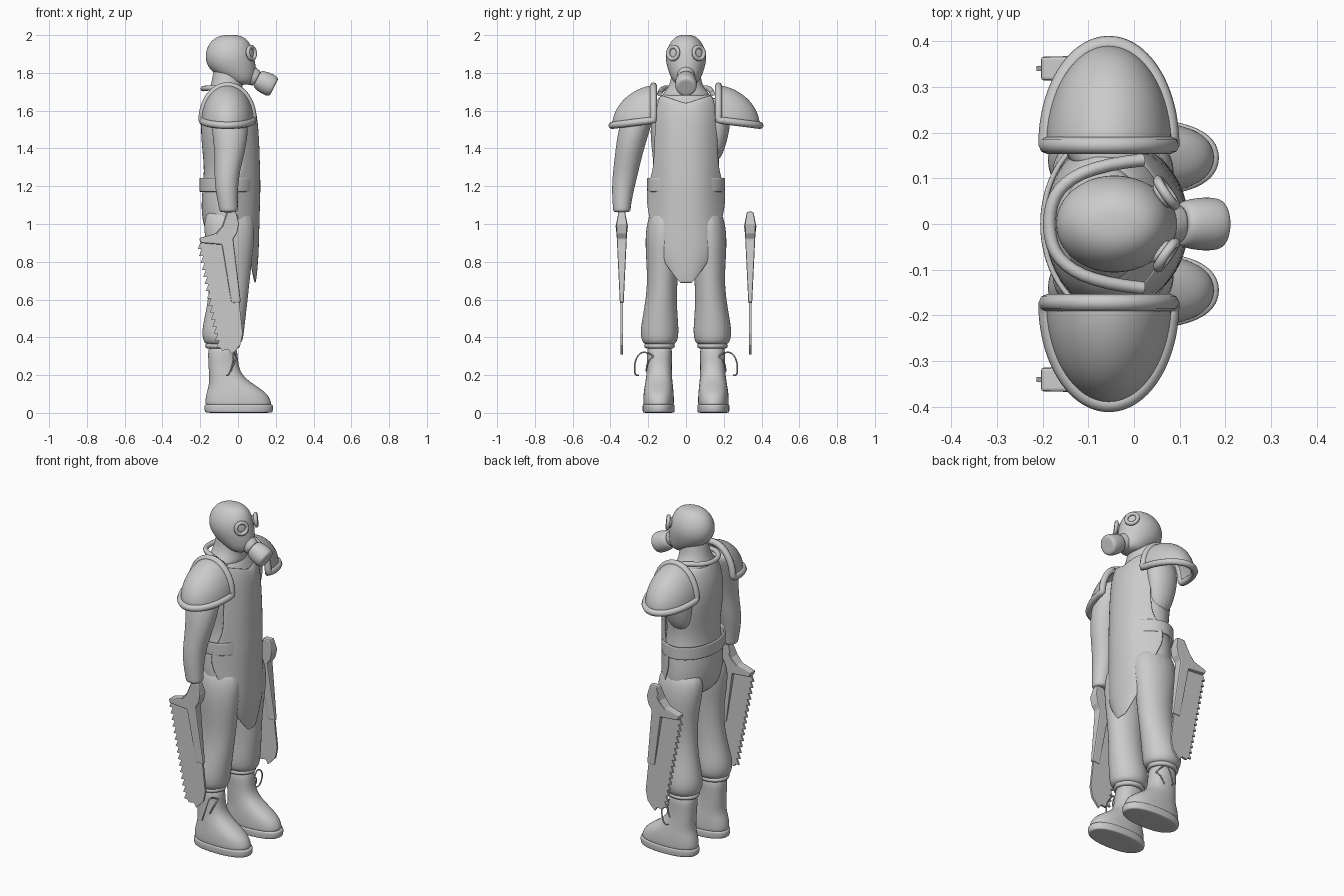
import bpy, bmesh
from math import sin, cos, pi, radians
from mathutils import Vector

cube = bpy.data.objects.get("Cube")
if cube:
    bpy.data.objects.remove(cube)

grey = bpy.data.materials.new("plain grey")
grey.use_nodes = True
tone = (0.6, 0.6, 0.6, 1)
grey.diffuse_color = tone
grey.node_tree.nodes["Principled BSDF"].inputs["Base Color"].default_value = tone


def make(name, verts, faces, subdiv=0, thick=0, smooth=True):
    """Mesh object with optional shell thickness and subdivision."""
    mesh = bpy.data.meshes.new(name)
    mesh.from_pydata(verts, [], faces)
    bm = bmesh.new()
    bm.from_mesh(mesh)
    bmesh.ops.recalc_face_normals(bm, faces=bm.faces)
    for f in bm.faces:
        f.smooth = smooth
    bm.to_mesh(mesh)
    bm.free()
    mesh.materials.append(grey)
    ob = bpy.data.objects.new(name, mesh)
    bpy.context.collection.objects.link(ob)
    if thick:
        mod = ob.modifiers.new("shell", "SOLIDIFY")
        mod.thickness = thick
        mod.offset = 0
    if subdiv:
        ob.modifiers.new("round", "SUBSURF").levels = subdiv
        ob.modifiers["round"].render_levels = subdiv
    return ob


def spow(v, p):
    return abs(v) ** p * (1 if v >= 0 else -1)


def loft(name, rings, side=1, power=1.0, caps=True, thick=0, n=16):
    """Stack of ovals: height, centre x, centre y, radius x, radius y."""
    verts, faces = [], []
    for z, cx, cy, rx, ry in rings:
        for i in range(n):
            a = 2 * pi * i / n
            verts.append((cx + rx * spow(cos(a), power),
                          side * (cy + ry * spow(sin(a), power)), z))
    for r in range(len(rings) - 1):
        for i in range(n):
            j = (i + 1) % n
            faces.append((r * n + i, r * n + j, r * n + n + j, r * n + n + i))
    if caps:
        faces += [tuple(range(n)), tuple(range(len(verts) - n, len(verts)))]
    return make(name, verts, faces, 2, thick)


def sheet(name, rows, subdiv, thick):
    """Surface through equal rows of points."""
    n = len(rows[0])
    faces = [(r * n + i, r * n + i + 1, r * n + n + i + 1, r * n + n + i)
             for r in range(len(rows) - 1) for i in range(n - 1)]
    return make(name, [p for row in rows for p in row], faces, subdiv, thick)


def tube(name, points, radius, closed=False):
    cu = bpy.data.curves.new(name, "CURVE")
    cu.dimensions = "3D"
    cu.bevel_depth = radius
    cu.bevel_resolution = 2
    cu.resolution_u = 4
    sp = cu.splines.new("NURBS")
    sp.points.add(len(points) - 1)
    for p, co in zip(sp.points, points):
        p.co = (*co, 1)
    sp.use_cyclic_u = closed
    sp.use_endpoint_u = True
    sp.order_u = 3
    cu.materials.append(grey)
    ob = bpy.data.objects.new(name, cu)
    bpy.context.collection.objects.link(ob)
    return ob


# Body
loft("torso", [(1.71, -.07, 0, .08, .09), (1.67, -.065, 0, .105, .16),
               (1.58, -.055, 0, .145, .19), (1.45, -.055, 0, .145, .195),
               (1.3, -.05, 0, .13, .17), (1.2, -.05, 0, .14, .19),
               (1.08, -.05, 0, .15, .2), (.98, -.045, 0, .14, .2),
               (.91, -.045, 0, .1, .15)])
loft("neck", [(1.86, -.05, 0, .08, .075), (1.77, -.055, 0, .08, .078),
              (1.71, -.065, 0, .09, .1), (1.65, -.065, 0, .11, .17)])
loft("belt", [(z, -.05, 0, .153, .205) for z in (1.245, 1.235, 1.18, 1.17)],
     caps=False, thick=.012)

# Apron: wrapped sheet given by height, front x, half width, wrap depth
apron = [(1.69, .07, .14, .06), (1.6, .095, .16, .075), (1.45, .108, .168, .09),
         (1.28, .112, .172, .09), (1.2, .115, .208, .15), (1.1, .112, .212, .15),
         (.98, .108, .18, .08), (.85, .105, .15, .05), (.76, .098, .09, .025),
         (.685, .09, .03, 0)]
rows = []
for k, (z, xf, w, d) in enumerate(apron):
    us = [i / 5 - 1 for i in range(11)]
    rows.append([(xf - d * abs(u) ** 2.5, w * u,
                  z - (.05 * (1 - abs(u)) if k == 0 else 0)) for u in us])
sheet("apron", rows, 2, .01)
tube("neck_strap", [(.02, -.14, 1.69), (-.08, -.13, 1.72), (-.17, -.08, 1.72),
                    (-.19, 0, 1.715), (-.17, .08, 1.72), (-.08, .13, 1.72),
                    (.02, .14, 1.69)], .014)

# Head with mask
loft("head", [(2.002, -.04, 0, .03, .025), (1.988, -.042, 0, .085, .065),
              (1.94, -.045, 0, .122, .1), (1.88, -.045, 0, .134, .113),
              (1.82, -.03, 0, .13, .1), (1.77, .005, 0, .09, .08),
              (1.735, .02, 0, .05, .05)])
snout = loft("mask_snout", [(-.12, 0, 0, .065, .06), (-.06, 0, 0, .045, .042),
                            (-.045, 0, 0, .045, .045)])
canister = loft("mask_canister", [(-.05, 0, 0, .04, .04), (-.045, 0, 0, .052, .052),
                                  (0, 0, 0, .061, .06), (.04, 0, 0, .06, .059),
                                  (.052, 0, 0, .05, .05), (.052, 0, 0, .03, .03)])
for ob in (snout, canister):
    ob.location = (.145, 0, 1.747)
    ob.rotation_euler.y = radians(117)

for s in (-1, 1):
    side = "left" if s > 0 else "right"
    # Goggle ring and lens
    aim = Vector((.8, .55 * s, .1)).to_track_quat("Z", "Y")
    spot = Vector((.068, .066 * s, 1.905))
    ring = [spot + aim @ Vector((.033 * cos(a * pi / 8), .033 * sin(a * pi / 8), .004))
            for a in range(16)]
    tube(side + "_goggle_ring", ring, .011, True)
    lens = loft(side + "_goggle_lens", [(-.02, 0, 0, .032, .032), (0, 0, 0, .03, .03),
                                        (.005, 0, 0, .015, .015)])
    lens.location = spot
    lens.rotation_mode = "QUATERNION"
    lens.rotation_quaternion = aim

    # Shoulder pad: quarter dome with a thick rim round its open edge
    def dome(t, p, grow=1.0):
        out = sin(t) * sin(p)
        return (-.055 + .132 * grow * cos(t), s * (.172 + .215 * grow * out),
                1.55 - .028 * out + .182 * sin(t) * cos(p))
    arc = [pi * i / 16 for i in range(17)]
    sheet(side + "_shoulder_pad",
          [[dome(t, pi / 2 * k / 8) for t in arc] for k in range(9)], 1, .012)
    edge = [dome(t, 0, 1.03) for t in arc] + [dome(t, pi / 2, 1.03) for t in arc[-2:0:-1]]
    tube(side + "_pad_rim", edge, .019, True)

    # Trousers
    loft(side + "_trouser_leg",
         [(1.1, -.05, .1, .13, .09), (.95, -.045, .122, .14, .098),
          (.82, -.04, .125, .118, .088), (.68, -.045, .125, .107, .08),
          (.55, -.06, .135, .108, .088), (.44, -.08, .14, .115, .105),
          (.38, -.08, .14, .108, .098), (.355, -.08, .14, .085, .075)], s)
    # Boot, cuff and sole
    loft(side + "_boot",
         [(.38, -.083, .14, .08, .07), (.28, -.08, .14, .079, .066),
          (.2, -.07, .142, .085, .068), (.145, -.03, .144, .125, .076),
          (.1, -.005, .145, .168, .082), (.05, .002, .145, .18, .083),
          (.03, .002, .145, .175, .08)], s, .85)
    tube(side + "_boot_cuff", [(-.083 + .08 * cos(a * pi / 6),
                                s * (.14 + .07 * sin(a * pi / 6)), .355)
                               for a in range(12)], .014, True)
    loft(side + "_sole", [(z, .004, .145, .186 * k, .087 * k) for z, k in
                          ((0, .9), (.002, .98), (.02, 1), (.042, 1), (.048, .94))], s, .85)
    # Laces
    for k in range(4):
        z = .2 + .035 * k
        x = .024 - .008 * k
        for d in (-1, 1):
            tube(side + "_lace", [(x - .025, s * .14 - d * .035, z - .012),
                                  (x, s * .14, z), (x - .03, s * .14 + d * .04, z + .014)], .004)
    tube(side + "_lace_loop", [(-.01, s * .17, .3), (-.03, s * .22, .335),
                               (-.02, s * .27, .29), (-.05, s * .275, .19),
                               (-.06, s * .25, .2)], .004)
    tube(side + "_lace_end", [(-.01, s * .17, .3), (-.01, s * .21, .28),
                              (-.04, s * .21, .22)], .004)

    # Saw: tapered handle casing and toothed blade
    def plate(name, outline, half):
        n = len(outline)
        verts = [(x, s * .34 + d * half(z), z) for d in (-1, 1) for x, z in outline]
        faces = [tuple(range(n)), tuple(range(n, 2 * n))]
        faces += [(i, (i + 1) % n, n + (i + 1) % n, n + i) for i in range(n)]
        return make(name, verts, faces, smooth=False)

    def casing(z):
        return .03 - .02 * (1 - z) / .42 if z < 1 else .03 - .2 * (z - 1)
    body = plate(side + "_saw_handle",
                 [(-.06, 1.065), (-.01, 1.065), (.005, 1.0), (-.005, .95), (-.025, .92),
                  (.015, .585), (-.035, .58), (-.085, .89), (-.2, .9), (-.205, .925),
                  (-.12, .95), (-.085, .99)], casing)
    bev = body.modifiers.new("soft_edges", "BEVEL")
    bev.width = .007
    bev.segments = 2
    teeth = []
    top, low = Vector((-.2, .9)), Vector((-.095, .34))
    for i in range(15):
        p = top.lerp(low, i / 15)
        q = top.lerp(low, (i + .75) / 15)
        teeth += [(p.x, p.y), (q.x - .018, q.y - .004), (q.x + .002, q.y - .004)]
    plate(side + "_saw_blade", teeth + [(-.085, .33), (-.05, .335), (-.035, .31),
                                        (-.015, .33), (.012, .36), (.025, .42),
                                        (.005, .6), (-.05, .9)], lambda z: .006)

# Only the right arm is present; the left ends in a stump under its pad
loft("right_arm", [(1.67, -.06, .2, .08, .05), (1.6, -.05, .245, .1, .085),
                   (1.48, -.04, .28, .098, .085), (1.36, -.045, .305, .078, .073),
                   (1.26, -.06, .322, .067, .068), (1.17, -.06, .336, .06, .058),
                   (1.08, -.05, .34, .05, .047), (1.06, -.05, .34, .05, .047)], -1)
loft("left_stump", [(1.67, -.06, .15, .07, .04), (1.58, -.055, .17, .1, .07),
                    (1.47, -.06, .165, .09, .065), (1.32, -.06, .14, .06, .04)])
